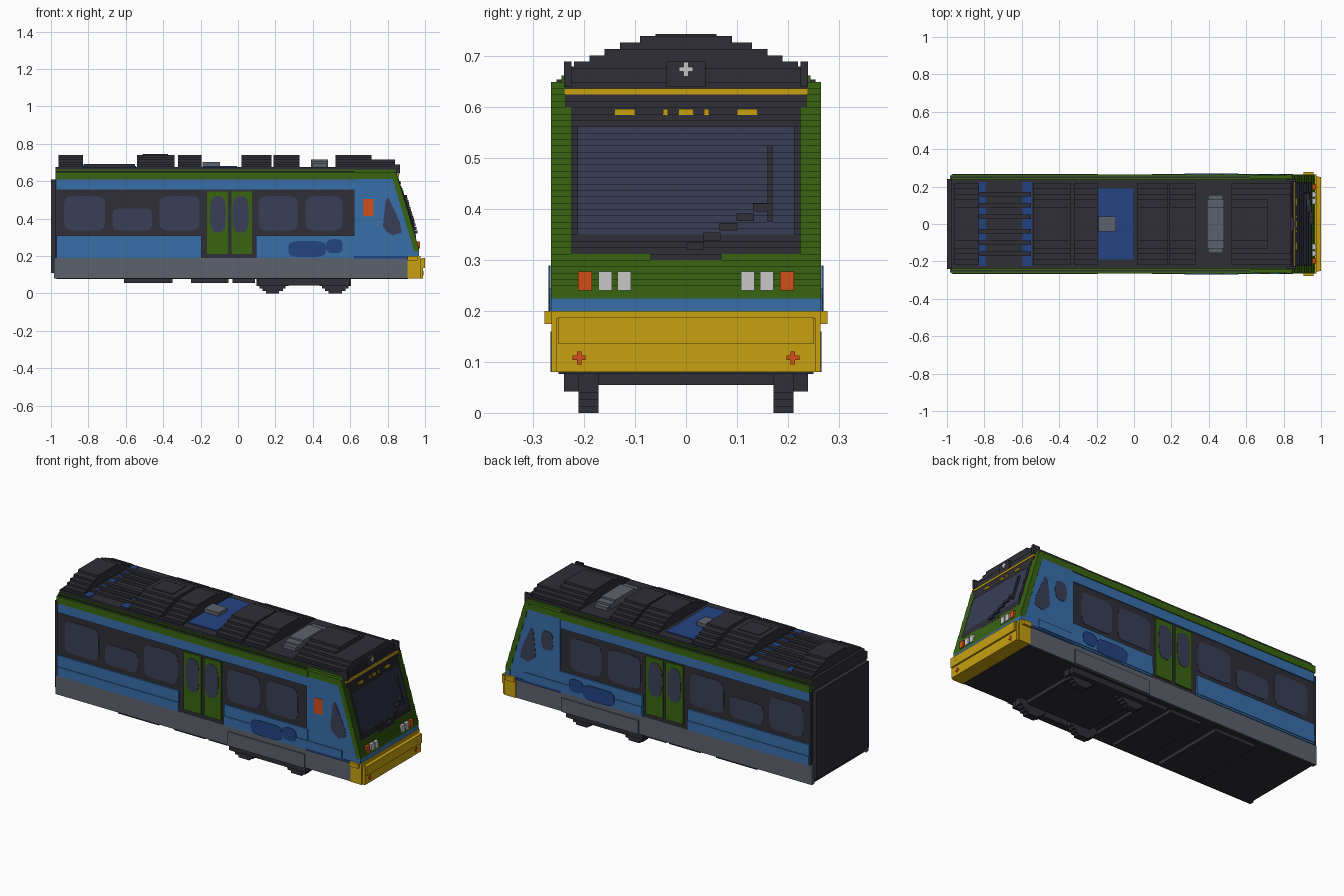
import bpy, bmesh, math
from math import cos, sin, copysign

default = bpy.data.objects.get("Cube")
if default:
    bpy.data.objects.remove(default, do_unlink=True)


def material(name, red, green, blue):
    linear = [((c / 255 + .055) / 1.055) ** 2.4 for c in (red, green, blue)] + [1]
    mat = bpy.data.materials.new(name)
    mat.use_nodes = True
    mat.diffuse_color = linear
    mat.node_tree.nodes["Principled BSDF"].inputs["Base Color"].default_value = linear
    return mat


DARK = material("charcoal", 46, 46, 54)
GLASS = material("tinted glass", 56, 62, 87)
BLUE = material("body blue", 56, 110, 170)
GREEN = material("leaf green", 56, 100, 17)
YELLOW = material("bumper yellow", 200, 160, 17)
ORANGE = material("signal orange", 208, 80, 24)
WHITE = material("lamp white", 200, 200, 200)
GREY = material("skirt grey", 92, 97, 108)
NAVY = material("deep blue", 35, 68, 130)


def finish(name, bm, mat):
    bmesh.ops.recalc_face_normals(bm, faces=bm.faces)
    mesh = bpy.data.meshes.new(name)
    bm.to_mesh(mesh)
    bm.free()
    mesh.materials.append(mat)
    obj = bpy.data.objects.new(name, mesh)
    bpy.context.collection.objects.link(obj)
    return obj


def boxes(name, mat, *items):
    """One object made of boxes given as x, y and z ranges."""
    bm = bmesh.new()
    for x0, x1, y0, y1, z0, z1 in items:
        cube = bmesh.ops.create_cube(bm, size=1)["verts"]
        bmesh.ops.scale(bm, vec=(x1 - x0, y1 - y0, z1 - z0), verts=cube)
        bmesh.ops.translate(bm, vec=((x0 + x1) / 2, (y0 + y1) / 2, (z0 + z1) / 2), verts=cube)
    return finish(name, bm, mat)


def centred(x0, x1, half, z0, z1):
    return (x0, x1, -half, half, z0, z1)


def pair(x0, x1, y0, y1, z0, z1):
    return [(x0, x1, y0, y1, z0, z1), (x0, x1, -y1, -y0, z0, z1)]


def rounded(x0, x1, z0, z1, power=.35, count=24):
    """Outline between a rectangle (low power) and an ellipse (power one)."""
    def bend(v):
        return copysign(abs(v) ** power, v)
    angles = [(i + .5) * math.tau / count for i in range(count)]
    return [((x0 + x1) / 2 + (x1 - x0) / 2 * bend(cos(a)),
             (z0 + z1) / 2 + (z1 - z0) / 2 * bend(sin(a))) for a in angles]


def plates(name, mat, surface, outlines, sides=(-1, 1), thick=.004):
    """Thin plates on the side walls."""
    bm = bmesh.new()
    for side in sides:
        for outline in outlines:
            face = bm.faces.new([bm.verts.new((x, side * (surface - thick / 2), z)) for x, z in outline])
            grown = bmesh.ops.extrude_face_region(bm, geom=[face])["geom"]
            moved = [v for v in grown if isinstance(v, bmesh.types.BMVert)]
            bmesh.ops.translate(bm, vec=(0, side * thick, 0), verts=moved)
    return finish(name, bm, mat)


# Main shell, whose dark wall forms the window band
boxes("body_core", DARK, centred(-.975, .62, .254, .09, .655), centred(.62, .9, .24, .09, .2))
boxes("rear_gangway", DARK, centred(-1, -.97, .24, .11, .61))
boxes("underside", DARK, centred(-.97, .91, .25, .076, .092))
boxes("side_skirts", GREY, *pair(-.985, .91, .235, .259, .08, .19))
boxes("bogie_covers", GREY, *pair(.12, .61, .25, .266, .08, .16))
boxes("lower_panels", BLUE, *pair(-.97, -.195, .245, .264, .19, .31),
      *pair(.095, .63, .245, .264, .19, .31), *pair(.62, .94, .235, .262, .185, .205))
boxes("lower_panel_ridges", BLUE, *pair(-.97, -.195, .25, .268, .2, .245),
      *pair(.095, .85, .25, .268, .2, .245))
boxes("upper_panels", BLUE, *pair(-.97, .63, .245, .26, .555, .612))
boxes("roof_edges", GREEN, *pair(-.975, .63, .23, .265, .61, .65),
      *pair(-.975, .63, .23, .245, .65, .662))

# Side glass
plates("side_windows", GLASS, .254, [
    rounded(-.93, -.71, .335, .52), rounded(-.67, -.46, .335, .455),
    rounded(-.42, -.205, .335, .52), rounded(.11, .32, .335, .52),
    rounded(.36, .56, .335, .52)])

# Double doors
boxes("door_leaves", GREEN, *pair(-.165, -.053, .245, .261, .21, .545),
      *pair(-.035, .075, .245, .261, .21, .545))
plates("door_windows", GLASS, .261, [rounded(-.15, -.065, .325, .52, .7),
                                     rounded(-.03, .058, .325, .52, .7)])

# Painted patches and cab side details
plates("blue_patches", NAVY, .268, [rounded(.27, .47, .195, .28, .5), rounded(.47, .56, .215, .29, .7)])
boxes("cab_sill_stripe", NAVY, *pair(.62, .91, .26, .265, .186, .199))
cab_window = [(.79, .5), (.775, .36), (.79, .335), (.825, .31), (.875, .325), (.865, .38), (.83, .46), (.805, .51)]
plates("cab_side_windows", GLASS, .2625, [cab_window])
plates("warning_panel", ORANGE, .2625, [rounded(.67, .725, .415, .505, .1)], sides=[-1])
plates("cab_round_window", GLASS, .2625, [rounded(.665, .74, .41, .52, .7)], sides=[1])


def nose(z):
    """Forward edge of the sloping cab at a height."""
    return .968 - .3 * max(0, z - .24)


# Stepped cab, built in thin layers
STEP = .0125
cab, cab_top, frame, stripe, screen_frame, glass = [], [], [], [], [], []
for i in range(37):
    z = .2 + i * STEP
    mid, top = z + STEP / 2, z + STEP
    front = nose(mid)
    half = .245 if mid > .65 else .265
    (cab_top if mid > .61 else cab).append(centred(.62, front - .03, half - .0025, z, top))
    (stripe if mid < .225 else frame).append(centred(front - .03, front, half, z, top))
    if mid > .3:
        width = .07 if mid < .312 else .225 if mid < .6 else .237
        screen_frame.append(centred(front - .02, front + .004, width, z, top))
    if .345 < mid < .56:
        glass.append(centred(front - .02, front + .007, .213, z, top))
boxes("cab_sides", BLUE, *cab)
boxes("cab_roof_edge", GREEN, *cab_top)
boxes("cab_front_frame", GREEN, *frame)
boxes("cab_front_stripe", BLUE, *stripe)
boxes("windscreen_frame", DARK, *screen_frame)
boxes("windscreen", GLASS, *glass)

# Wiper with a stepped arm
arm = [(nose(.33 + .019 * i) - .01, nose(.33 + .019 * i) + .02,
        .033 * i, .033 * i + .035, .32 + .019 * i, .335 + .019 * i) for i in range(5)]
blade = [(nose(.38 + STEP * i) - .01, nose(.38 + STEP * i) + .018,
          .16, .17, .375 + STEP * i, .375 + STEP * (i + 1)) for i in range(12)]
boxes("windscreen_wiper", DARK, *arm, *blade)


def front_lamps(name, mat, ranges, z0, z1, lift=.008):
    front = nose(z0)
    boxes(name, mat, *[b for y0, y1 in ranges for b in pair(front - .03, front + lift, y0, y1, z0, z1)])


front_lamps("headlights", WHITE, [(.108, .135), (.145, .172)], .24, .278, .004)
front_lamps("turn_signals", ORANGE, [(.185, .212)], .24, .278, .004)
front_lamps("marker_lights", YELLOW, [(-.012, .015), (.035, .045), (.1, .14)], .585, .597)
front_lamps("brow_stripe", YELLOW, [(0, .24)], .625, .637)

# Bumper with cross-shaped lamps
boxes("bumper", YELLOW, centred(.905, .975, .264, .08, .2), centred(.97, .99, .255, .08, .185),
      centred(.98, 1, .25, .135, .188), *pair(.905, .96, .25, .278, .175, .2))


def crosses(name, mat, x, y, z, size):
    arm, thin = size, size / 3
    ys = {y, -y}
    boxes(name, mat, *[(x - .01, x + .003, c - a, c + a, z - b, z + b)
                       for c in ys for a, b in ((arm, thin), (thin, arm))])


crosses("bumper_upper_lamps", GREY, .997, .21, .16, .013)
crosses("bumper_lower_lamps", ORANGE, .99, .21, .108, .013)

# Stepped roof and its equipment housings
DOME = [(.235, .68), (.22, .69), (.19, .702), (.16, .715), (.13, .727), (.09, .74)]


def housing(x0, x1, top=.75):
    return [centred(x0, x1, half, .66, z) for half, z in DOME if z < top]


boxes("roof_base", DARK, centred(-.975, .845, .238, .64, .676))
boxes("roof_housings", DARK, *[b for x0, x1 in ((-.96, -.83), (-.54, -.34), (-.32, -.195),
                                               (.02, .18), (.19, .33), (.52, .715))
                               for b in housing(x0, x1)])
boxes("front_roof_housing", DARK, *housing(.715, .84, .72))
boxes("roof_posts", DARK, *pair(.82, .865, .225, .24, .64, .69))
boxes("top_lamp_panel", DARK, centred(.82, .855, .038, .64, .69))
crosses("top_lamp", WHITE, .856, 0, .675, .014)
boxes("roof_hatch_rim", DARK, centred(-.51, -.375, .06, .7, .744))

# Radiator bay, open bay and vent
boxes("radiator_ends", NAVY, centred(-.83, -.79, .225, .66, .68), centred(-.595, -.545, .225, .66, .68))
boxes("radiator_bars", DARK, *[(-.825, -.55, y - .012, y + .012, .67, .692)
                               for y in (-.16, -.1, -.04, .04, .1, .16)])
boxes("bay_floor", NAVY, centred(-.19, -.005, .19, .66, .682))
boxes("bay_unit", GREY, centred(-.19, -.095, .04, .67, .702))
boxes("roof_vent", GREY, centred(.395, .475, .155, .67, .695), centred(.39, .48, .13, .67, .706),
      centred(.39, .48, .09, .67, .716))

# Bogie with stepped wheels
WHEEL = [(.035, 0), (.055, .012), (.07, .025), (.085, .04)]
boxes("wheels", DARK, *[b for x in (.185, .52) for half, z in WHEEL
                        for b in pair(x - half, x + half, .172, .211, z, .085)])
boxes("bogie_frame", DARK, centred(.15, .56, .175, .055, .085), *pair(.11, .6, .2, .24, .042, .085),)
boxes("underfloor_boxes", DARK, *[centred(x0, x1, .225, .055, .085)
                                  for x0, x1 in ((-.61, -.35), (-.25, -.05), (-.03, .09))])
